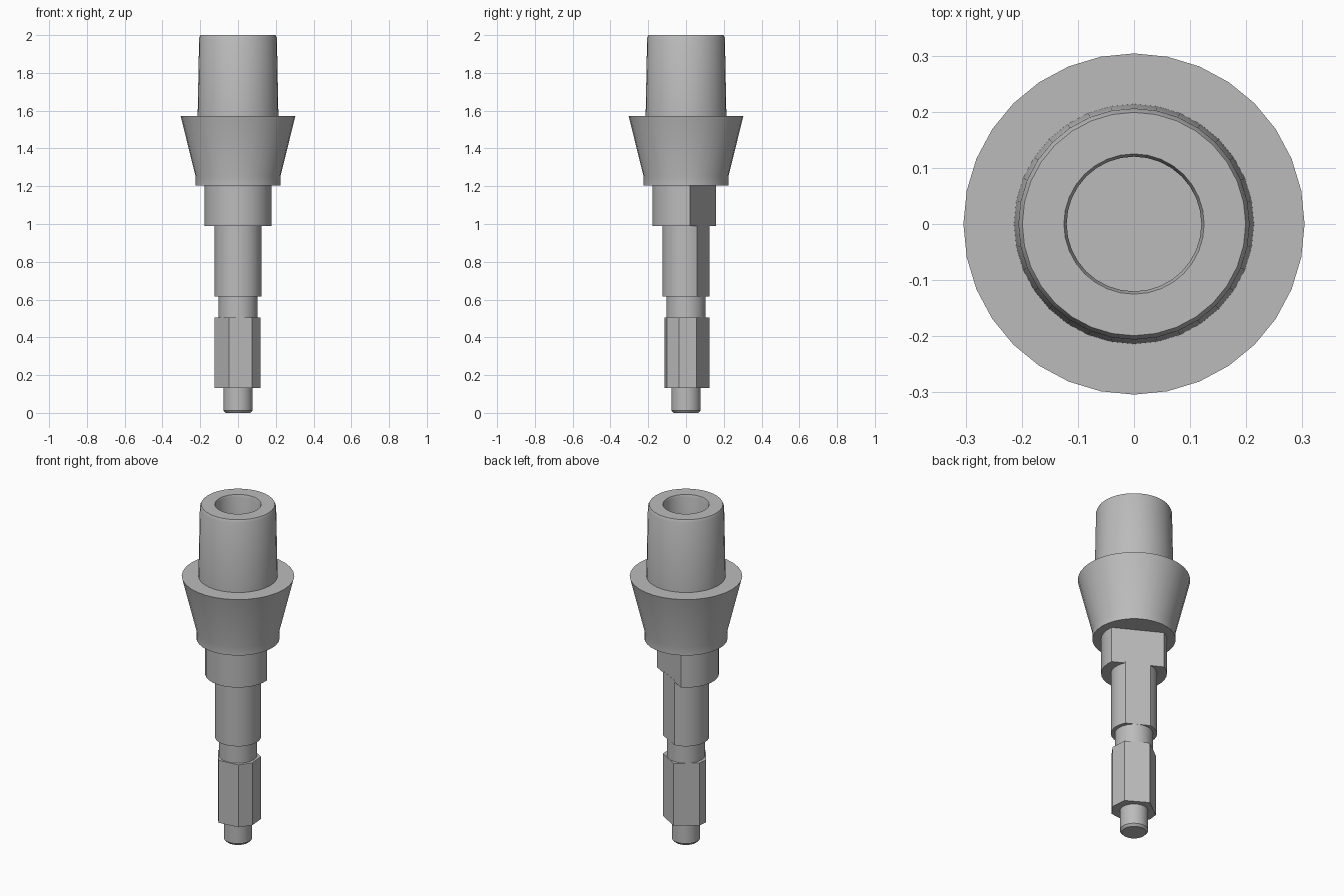
import bpy
import bmesh
from math import cos, sin, radians, pi

cube = bpy.data.objects.get("Cube")
if cube:
    bpy.data.objects.remove(cube, do_unlink=True)

grey = bpy.data.materials.new("machined grey")
grey.use_nodes = True
COLOUR = (0.5, 0.5, 0.5, 1)
grey.diffuse_color = COLOUR
grey.node_tree.nodes["Principled BSDF"].inputs["Base Color"].default_value = COLOUR


def finish(name, bm):
    bmesh.ops.recalc_face_normals(bm, faces=bm.faces)
    mesh = bpy.data.meshes.new(name)
    bm.to_mesh(mesh)
    bm.free()
    mesh.materials.append(grey)
    obj = bpy.data.objects.new(name, mesh)
    bpy.context.collection.objects.link(obj)
    bpy.ops.object.select_all(action="DESELECT")
    obj.select_set(True)
    bpy.context.view_layer.objects.active = obj
    bpy.ops.object.shade_smooth_by_angle(angle=radians(24))
    return obj


def loft(name, profile, angles):
    """Stack rings of (radius, z) at the given angles and cap both ends."""
    bm = bmesh.new()
    rings = [[bm.verts.new((r * cos(a), r * sin(a), z)) for a in angles]
             for r, z in profile]
    n = len(angles)
    for low, high in zip(rings, rings[1:]):
        for i in range(n):
            j = (i + 1) % n
            bm.faces.new((low[i], low[j], high[j], high[i]))
    bm.faces.new(rings[0])
    bm.faces.new(rings[-1])
    return finish(name, bm)


def circle(count):
    return [2 * pi * i / count for i in range(count)]


def flatted(start, end, count):
    """Angles round a circle, leaving one flat between start and end degrees."""
    sweep = 360 - (end - start)
    return [radians(end + sweep * i / count) for i in range(count + 1)]


# Pilot tip and groove
loft("pilot_tip", [(0.066, 0), (0.077, 0.013), (0.077, 0.14)], circle(24))
loft("groove_neck", [(0.104, 0.495), (0.104, 0.625)], circle(24))

# Faceted lower shank
facets = [radians(a) for a in (26, 93, 160, 186, 247, 306, 343)]
loft("lower_shank", [(0.125, 0.133), (0.125, 0.505)], facets)

# Keyed shank and shoulder share one flat plane
loft("keyed_shank", [(0.125, 0.615), (0.125, 1.0)], flatted(28, 95, 24))
loft("keyed_shoulder", [(0.178, 0.99), (0.178, 1.21)], flatted(7, 116, 22))

# Flared collar
loft("flared_collar", [(0.225, 1.203), (0.225, 1.253), (0.304, 1.573)], circle(32))

# Hollow barrel with chamfered rim and blind bore
loft("hollow_barrel", [(0.214, 1.56), (0.206, 1.985), (0.199, 2.0), (0.125, 2.0),
                       (0.12, 1.985), (0.12, 1.58)], circle(32))
